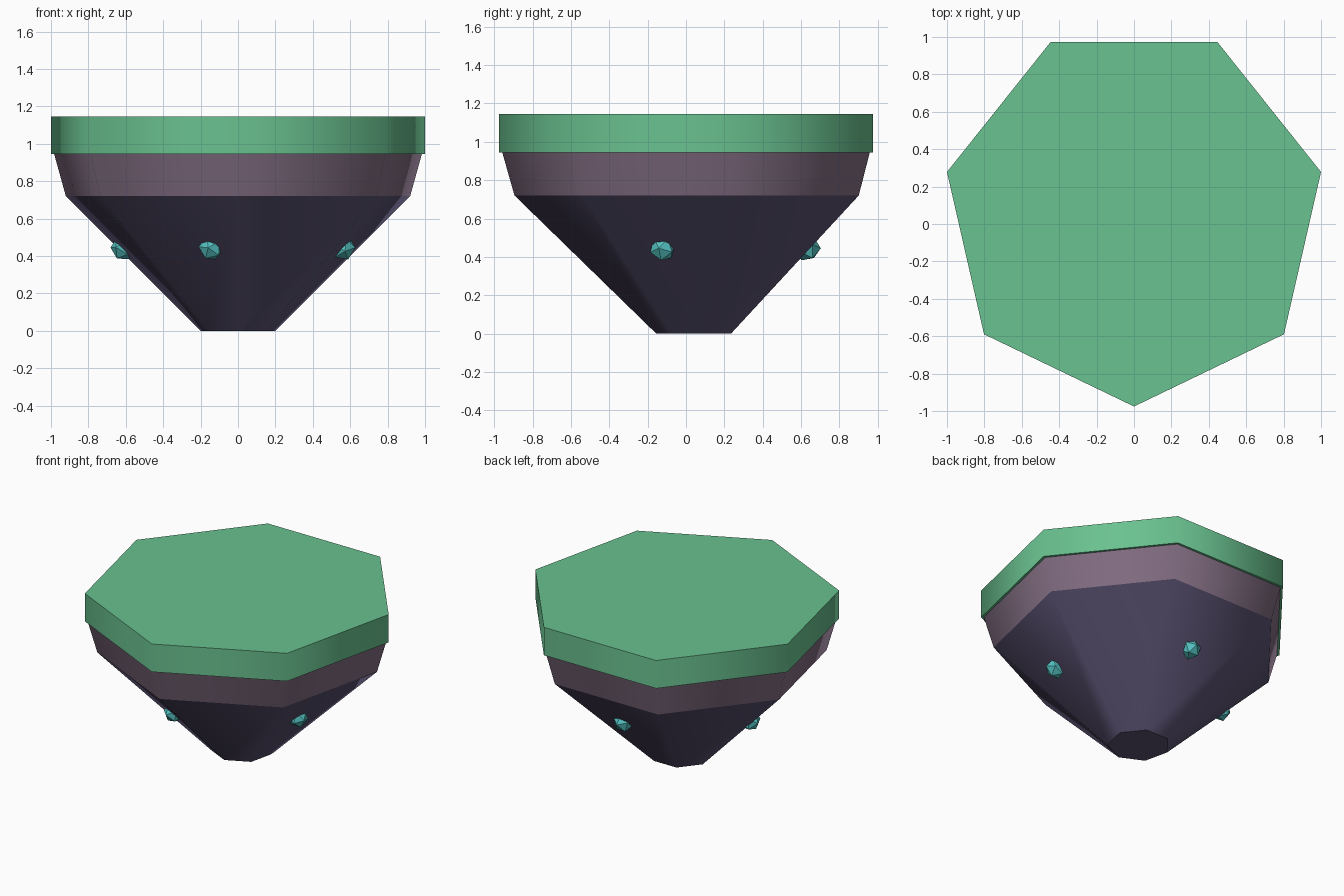
import bpy, bmesh
from math import sin, cos, pi, radians
from mathutils import Vector, Matrix

if "Cube" in bpy.data.objects:
    bpy.data.objects.remove(bpy.data.objects["Cube"], do_unlink=True)

SIDES = 7
CENTRE_Y = 0.05


def material(name, rgb):
    mat = bpy.data.materials.new(name)
    mat.use_nodes = True
    colour = (*rgb, 1.0)
    mat.diffuse_color = colour
    mat.node_tree.nodes["Principled BSDF"].inputs["Base Color"].default_value = colour
    return mat


def add_object(name, bm, mat):
    bmesh.ops.recalc_face_normals(bm, faces=bm.faces)
    mesh = bpy.data.meshes.new(name)
    bm.to_mesh(mesh)
    bm.free()
    mesh.materials.append(mat)
    obj = bpy.data.objects.new(name, mesh)
    bpy.context.collection.objects.link(obj)
    return obj


def frustum(name, z0, r0, z1, r1, mat):
    """Seven-sided tapered slab with one corner to the front."""
    bm = bmesh.new()
    angles = [2 * pi * i / SIDES for i in range(SIDES)]
    low, high = [[bm.verts.new((r * sin(a), CENTRE_Y - r * cos(a), z)) for a in angles]
                 for r, z in ((r0, z0), (r1, z1))]
    for i in range(SIDES):
        j = (i + 1) % SIDES
        # Sides blend round the slab, end caps stay flat
        bm.faces.new((low[i], low[j], high[j], high[i])).smooth = True
    bm.faces.new(low)
    bm.faces.new(high)
    return add_object(name, bm, mat)


def crystal(name, angle, radius, roll, mat):
    """Faceted gem half sunk into the rock."""
    bm = bmesh.new()
    bmesh.ops.create_icosphere(bm, subdivisions=1, radius=0.07)
    a = radians(angle)
    place = (Matrix.Translation(Vector((radius * cos(a), CENTRE_Y + radius * sin(a), 0.445)))
             @ Matrix.Rotation(a, 4, 'Z') @ Matrix.Rotation(radians(roll), 4, 'X')
             @ Matrix.Rotation(radians(90), 4, 'Y'))
    bm.transform(place)
    return add_object(name, bm, mat)


grass = material("grass green", (0.144, 0.539, 0.279))
soil = material("mauve soil", (0.225, 0.155, 0.225))
rock = material("dark violet rock", (0.107, 0.088, 0.175))
gem = material("teal crystal", (0.09, 0.53, 0.53))

# Stacked layers of the floating island
frustum("lower_rock", 0.0, 0.205, 0.72, 0.944, rock)
frustum("soil_layer", 0.72, 0.944, 0.945, 1.008, soil)
frustum("grass_top", 0.945, 1.0257, 1.145, 1.0257, grass)

# Crystals spaced round the rock
for name, angle, radius, roll in (("right", -17, 0.585, 0), ("back", 85, 0.585, 36),
                                  ("left", 171, 0.62, 20), ("front", 256, 0.59, 50)):
    crystal("crystal_" + name, angle, radius, roll, gem)
